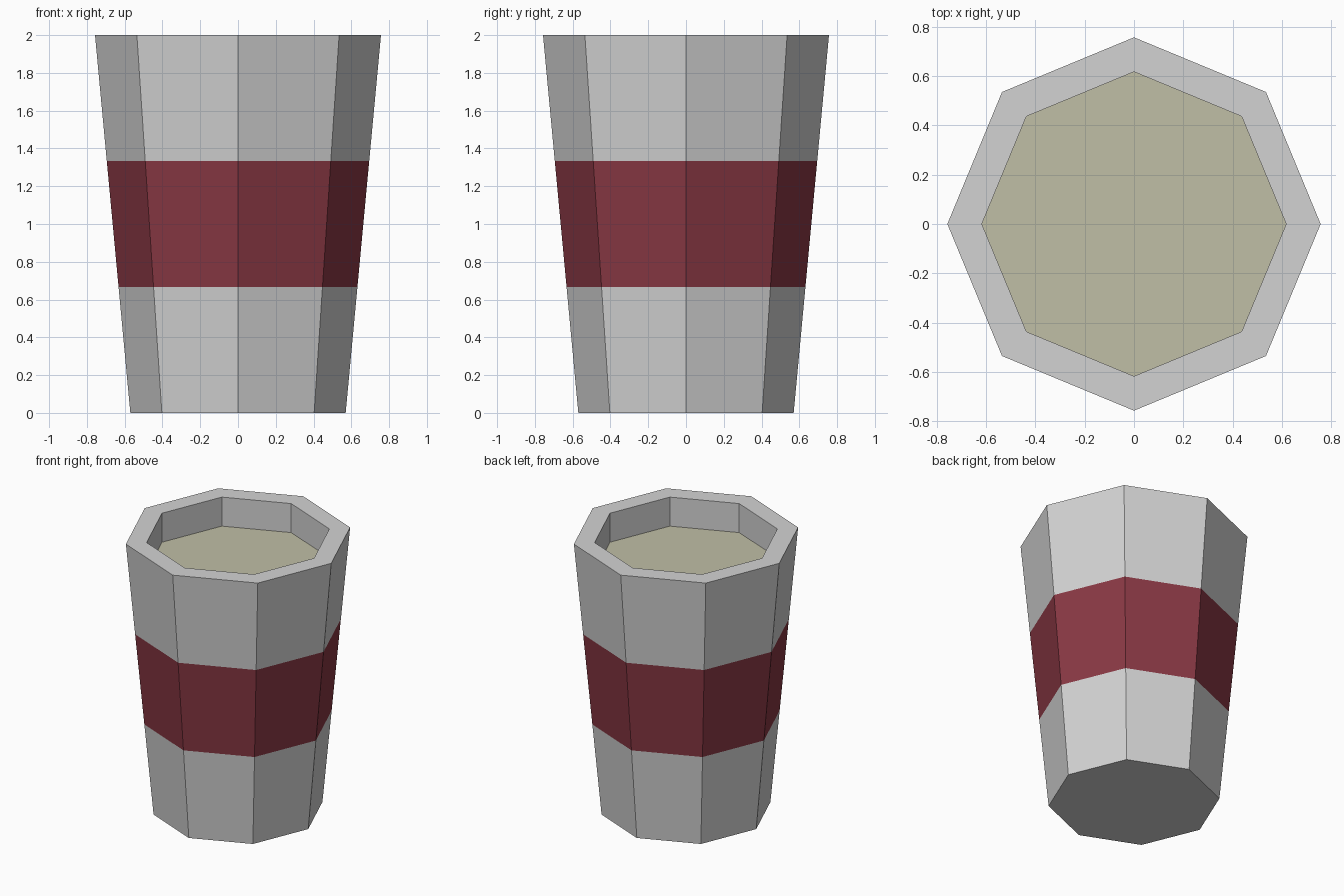
import bpy
import bmesh
from math import cos, sin, pi

SIDES = 8
LIQUID_RADIUS, LIQUID_Z = 0.617, 1.787

cube = bpy.data.objects.get("Cube")
if cube:
    bpy.data.objects.remove(cube, do_unlink=True)


def material(name, rgb):
    mat = bpy.data.materials.new(name)
    mat.use_nodes = True
    mat.diffuse_color = (*rgb, 1)
    mat.node_tree.nodes["Principled BSDF"].inputs["Base Color"].default_value = (*rgb, 1)
    return mat


def ring(bm, radius, z):
    return [bm.verts.new((radius * cos(2 * pi * i / SIDES),
                          radius * sin(2 * pi * i / SIDES), z)) for i in range(SIDES)]


def finish(bm, name, mats):
    mesh = bpy.data.meshes.new(name)
    bm.to_mesh(mesh)
    bm.free()
    for mat in mats:
        mesh.materials.append(mat)
    obj = bpy.data.objects.new(name, mesh)
    bpy.context.collection.objects.link(obj)
    return obj


grey = material("light_grey", (0.65, 0.65, 0.65))
red = material("dark_red", (0.25, 0.04, 0.058))
cream = material("pale_cream", (0.53, 0.52, 0.38))

# Cup: tapered outer wall with a painted band, flat rim and upright inner wall
bm = bmesh.new()
base_radius, rim_radius, height = 0.57, 0.757, 2.0
outer = [(base_radius + (rim_radius - base_radius) * t / 3, height * t / 3) for t in range(4)]
profile = outer + [(LIQUID_RADIUS, height), (LIQUID_RADIUS, LIQUID_Z)]
rings = [ring(bm, r, z) for r, z in profile]
bm.faces.new(rings[0][::-1])
for level, (low, high) in enumerate(zip(rings, rings[1:])):
    for i in range(SIDES):
        j = (i + 1) % SIDES
        face = bm.faces.new((low[i], low[j], high[j], high[i]))
        face.material_index = 1 if level == 1 else 0
finish(bm, "cup", [grey, red])

# Drink surface closing the inside of the cup
bm = bmesh.new()
bm.faces.new(ring(bm, LIQUID_RADIUS, LIQUID_Z))
finish(bm, "drink_surface", [cream])
